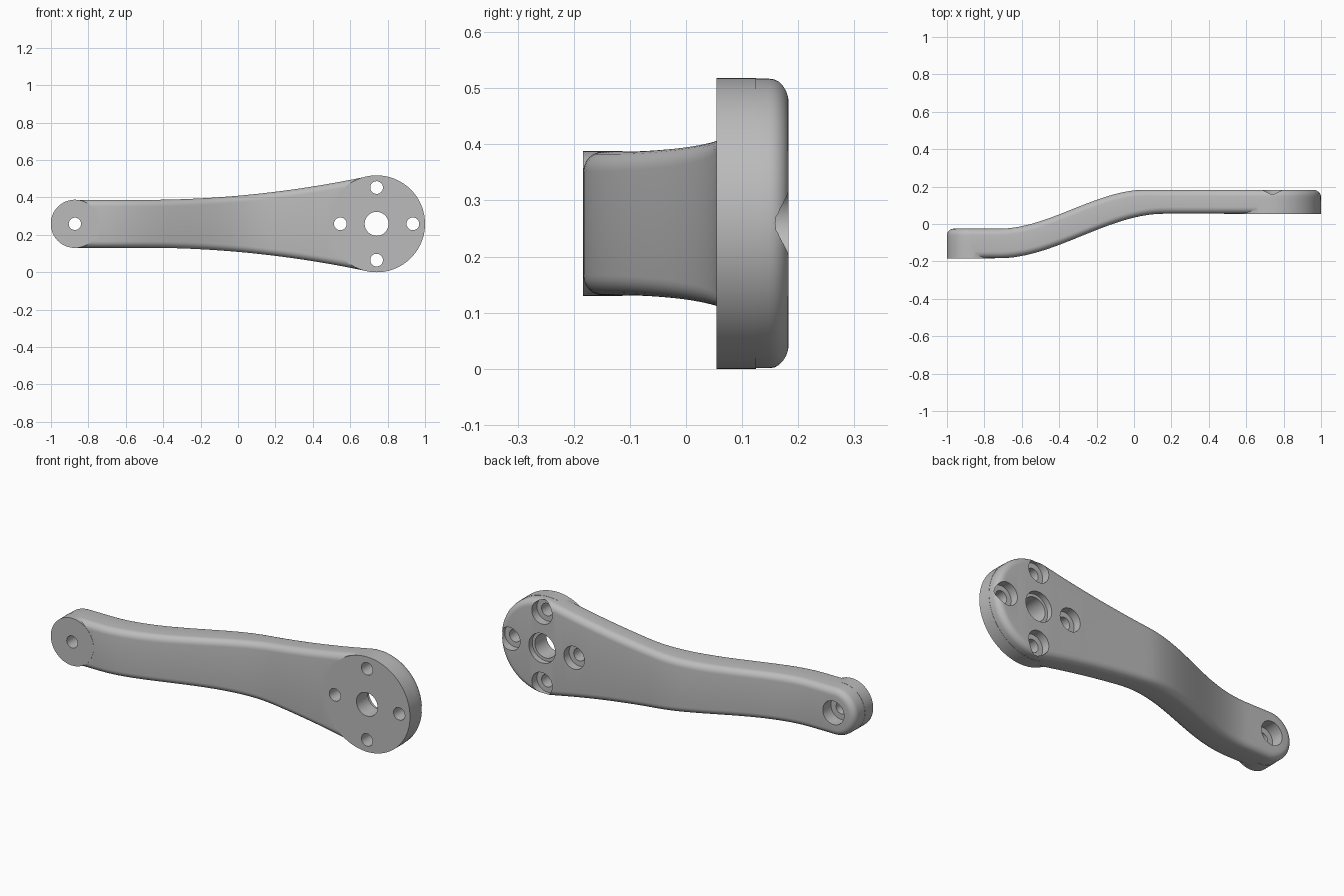
import bpy, bmesh, math
from mathutils import Matrix

if "Cube" in bpy.data.objects:
    bpy.data.objects.remove(bpy.data.objects["Cube"])

ZC = 0.259                       # height of the long axis
BIG_X, BIG_R = 0.741, 0.258      # wide mounting end
TIP_X, TIP_R = -0.872, 0.128     # narrow end
FLARE_X, FLARE = -0.5, 0.0884    # where and how fast the arm widens
FRONT = (-0.183, 0.055)          # front face depth at narrow and wide end
BACK = (-0.025, 0.183)
FILLET = 0.035

grey = bpy.data.materials.new("satin grey metal")
grey.use_nodes = True
grey.diffuse_color = (0.5, 0.5, 0.5, 1)
grey.node_tree.nodes["Principled BSDF"].inputs["Base Color"].default_value = (0.5, 0.5, 0.5, 1)


def s_curve(x, x0, x1, ends):
    t = min(max((x - x0) / (x1 - x0), 0), 1)
    return ends[0] + (ends[1] - ends[0]) * t * t * (3 - 2 * t)


def front_y(x):
    return s_curve(x, -0.72, 0.16, FRONT)


def back_y(x):
    return s_curve(x, -0.72, 0.06, BACK)


def upper_outline():
    """Upper half of the outline from wide end to narrow end: x, height, normal."""
    pts = []
    lean = math.radians(102)
    for i in range(25):
        a = lean * i / 24
        pts.append((BIG_X + BIG_R * math.cos(a), BIG_R * math.sin(a), math.cos(a), math.sin(a)))
    start = pts[-1][0]
    for i in range(1, 48):
        x = start + (TIP_X - start) * i / 48
        d = max(x - FLARE_X, 0)
        n = math.hypot(1, 2 * FLARE * d)
        pts.append((x, TIP_R + FLARE * d * d, -2 * FLARE * d / n, 1 / n))
    for i in range(17):
        a = math.pi / 2 * (1 + i / 16)
        pts.append((TIP_X + TIP_R * math.cos(a), TIP_R * math.sin(a), math.cos(a), math.sin(a)))
    return pts


def new_object(name, bm):
    bmesh.ops.recalc_face_normals(bm, faces=bm.faces)
    mesh = bpy.data.meshes.new(name)
    bm.to_mesh(mesh)
    bm.free()
    mesh.materials.append(grey)
    obj = bpy.data.objects.new(name, mesh)
    bpy.context.collection.objects.link(obj)
    return obj


def build_arm():
    top = upper_outline()
    n = len(top)
    loop = top + [(x, -h, nx, -nz) for x, h, nx, nz in reversed(top[1:-1])]
    steps = [math.pi / 2 * i / 6 for i in range(7)]
    layers = [(FILLET * (1 - math.sin(a)), front_y, FILLET * (1 - math.cos(a))) for a in steps]
    layers += [(FILLET * (1 - math.sin(a)), back_y, -FILLET * (1 - math.cos(a)))
               for a in reversed(steps)]
    bm = bmesh.new()
    rings = []
    for inset, depth, dy in layers:
        ring = []
        for x, h, nx, nz in loop:
            px = x - nx * inset
            ring.append(bm.verts.new((px, depth(px) + dy, ZC + h - nz * inset)))
        rings.append(ring)
    m = len(loop)
    for a, b in zip(rings, rings[1:]):
        for i in range(m):
            j = (i + 1) % m
            bm.faces.new((a[i], a[j], b[j], b[i]))
    # front and back faces as strips across the arm
    for ring in (rings[0], rings[-1]):
        for i in range(n - 1):
            quad = [ring[i], ring[i + 1], ring[-(i + 1)], ring[-i]]
            bm.faces.new(list(dict.fromkeys(quad)))
    return new_object("crank_arm", bm)


def cylinder(x, z, r, y0, y1, sides=32):
    bm = bmesh.new()
    place = Matrix.Translation((x, (y0 + y1) / 2, z)) @ Matrix.Rotation(math.pi / 2, 4, "X")
    bmesh.ops.create_cone(bm, cap_ends=True, segments=sides, radius1=r, radius2=r,
                          depth=y1 - y0, matrix=place)
    return new_object("boolean_helper", bm)


def combine(obj, tool, operation):
    mod = obj.modifiers.new("boolean", "BOOLEAN")
    mod.operation = operation
    mod.solver = "EXACT"
    mod.object = tool
    bpy.context.view_layer.objects.active = obj
    bpy.ops.object.modifier_apply(modifier=mod.name)
    bpy.data.objects.remove(tool)


def bore(obj, x, z, r, wide_r, depth, back):
    """Through hole with a wider flat-bottomed recess on the back."""
    combine(obj, cylinder(x, z, r, -0.4, 0.4), "DIFFERENCE")
    combine(obj, cylinder(x, z, wide_r, back - depth, 0.4), "DIFFERENCE")


arm = build_arm()

# square-edged round pads on the front of both ends
combine(arm, cylinder(BIG_X, ZC, BIG_R + 0.001, FRONT[1] - 0.001, FRONT[1] + 0.07, 96), "UNION")
combine(arm, cylinder(TIP_X, ZC, TIP_R + 0.001, FRONT[0] - 0.001, FRONT[0] + 0.07, 64), "UNION")

# centre hole, four bolt holes around it, and the hole at the narrow end
bore(arm, BIG_X, ZC, 0.064, 0.08, 0.03, BACK[1])
for k in range(4):
    a = math.pi / 2 * k
    bore(arm, BIG_X + 0.194 * math.cos(a), ZC + 0.194 * math.sin(a), 0.034, 0.062, 0.045, BACK[1])
bore(arm, TIP_X, ZC, 0.033, 0.064, 0.07, BACK[0])

bpy.ops.object.select_all(action="DESELECT")
arm.select_set(True)
bpy.context.view_layer.objects.active = arm
bpy.ops.object.shade_smooth_by_angle(angle=math.radians(30))
